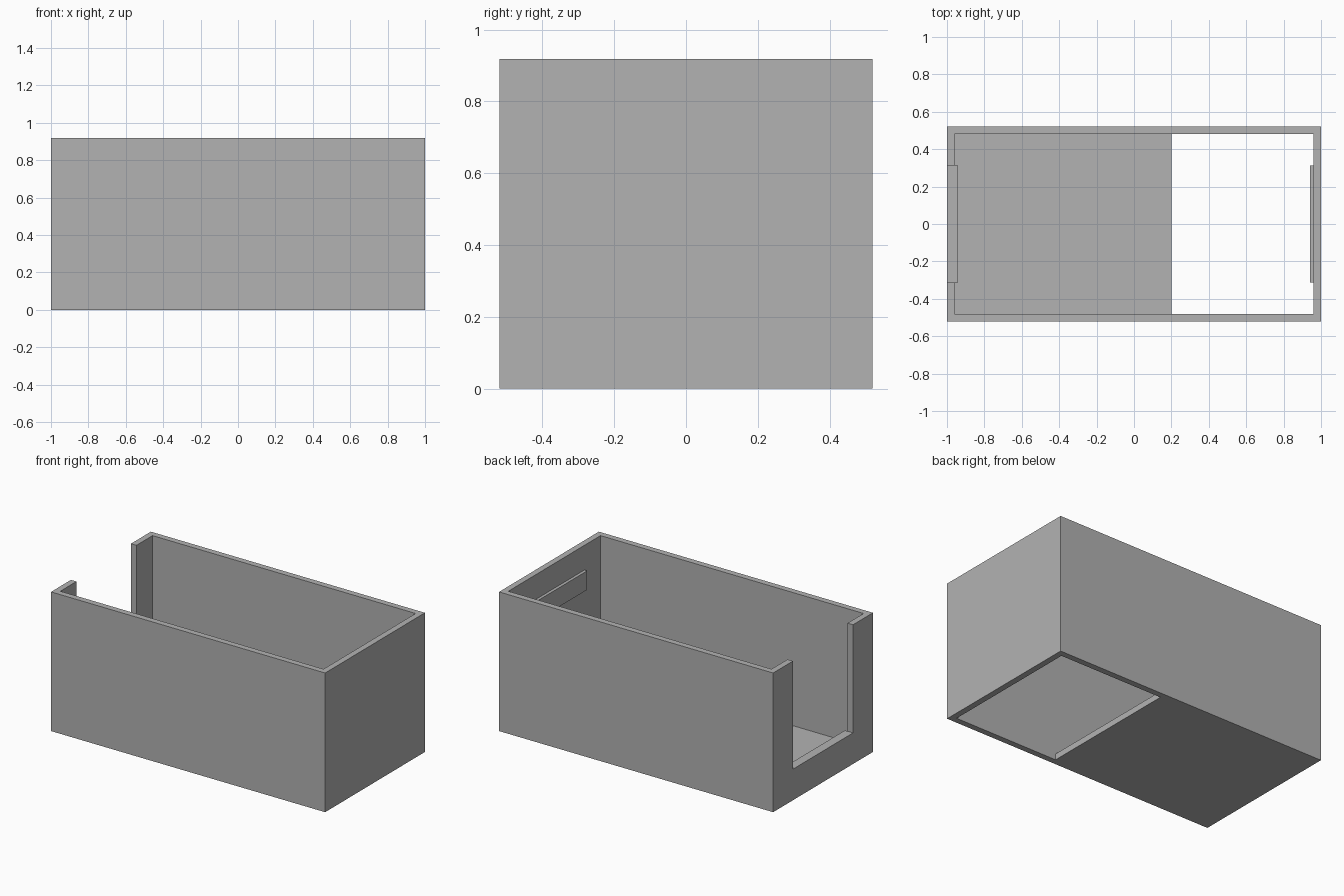
import bpy

if "Cube" in bpy.data.objects:
    bpy.data.objects.remove(bpy.data.objects["Cube"], do_unlink=True)

# Overall sizes
HALF_X, HALF_Y, HEIGHT = 1.0, 0.52, 0.918
WALL = 0.04
IN_X, IN_Y = HALF_X - WALL, HALF_Y - WALL
NOTCH_Y, SILL_Z = 0.313, 0.205
RIDGE = 0.02
OVER = 0.1

grey = bpy.data.materials.new("plain grey")
grey.use_nodes = True
colour = (0.448, 0.448, 0.448, 1)
grey.diffuse_color = colour
grey.node_tree.nodes["Principled BSDF"].inputs["Base Color"].default_value = colour


def box(name, low, high):
    """Axis-aligned box between two corners."""
    bpy.ops.mesh.primitive_cube_add(size=1)
    obj = bpy.context.object
    obj.name = obj.data.name = name
    for v in obj.data.vertices:
        v.co = [h if c > 0 else l for c, l, h in zip(v.co, low, high)]
    obj.data.materials.append(grey)
    return obj


def cut(target, name, low, high):
    """Cut a box-shaped space out of the target."""
    cutter = box(name, low, high)
    cutter.hide_render = True
    mod = target.modifiers.new(name, "BOOLEAN")
    mod.operation, mod.solver, mod.object = "DIFFERENCE", "EXACT", cutter
    bpy.context.view_layer.objects.active = target
    bpy.ops.object.modifier_apply(modifier=mod.name)
    bpy.data.objects.remove(cutter, do_unlink=True)


# Open-topped case with walls and a partial floor
case = box("case", (-HALF_X, -HALF_Y, 0), (HALF_X, HALF_Y, HEIGHT))
cut(case, "cavity", (-IN_X, -IN_Y, WALL), (IN_X, IN_Y, HEIGHT + OVER))
cut(case, "floor_opening", (0.2, -IN_Y, -OVER), (IN_X, IN_Y, WALL + OVER))
cut(case, "end_notch", (-HALF_X - OVER, -NOTCH_Y, SILL_Z),
    (-IN_X + OVER, NOTCH_Y, HEIGHT + OVER))

# Ridge along the inside of the closed end
box("end_ridge", (IN_X - RIDGE, -NOTCH_Y, 0.63), (IN_X, NOTCH_Y, 0.755))

# Ridge under the notch, level with its sill
box("sill_ridge", (-IN_X, -NOTCH_Y, 0.08), (-IN_X + RIDGE, NOTCH_Y, SILL_Z))
